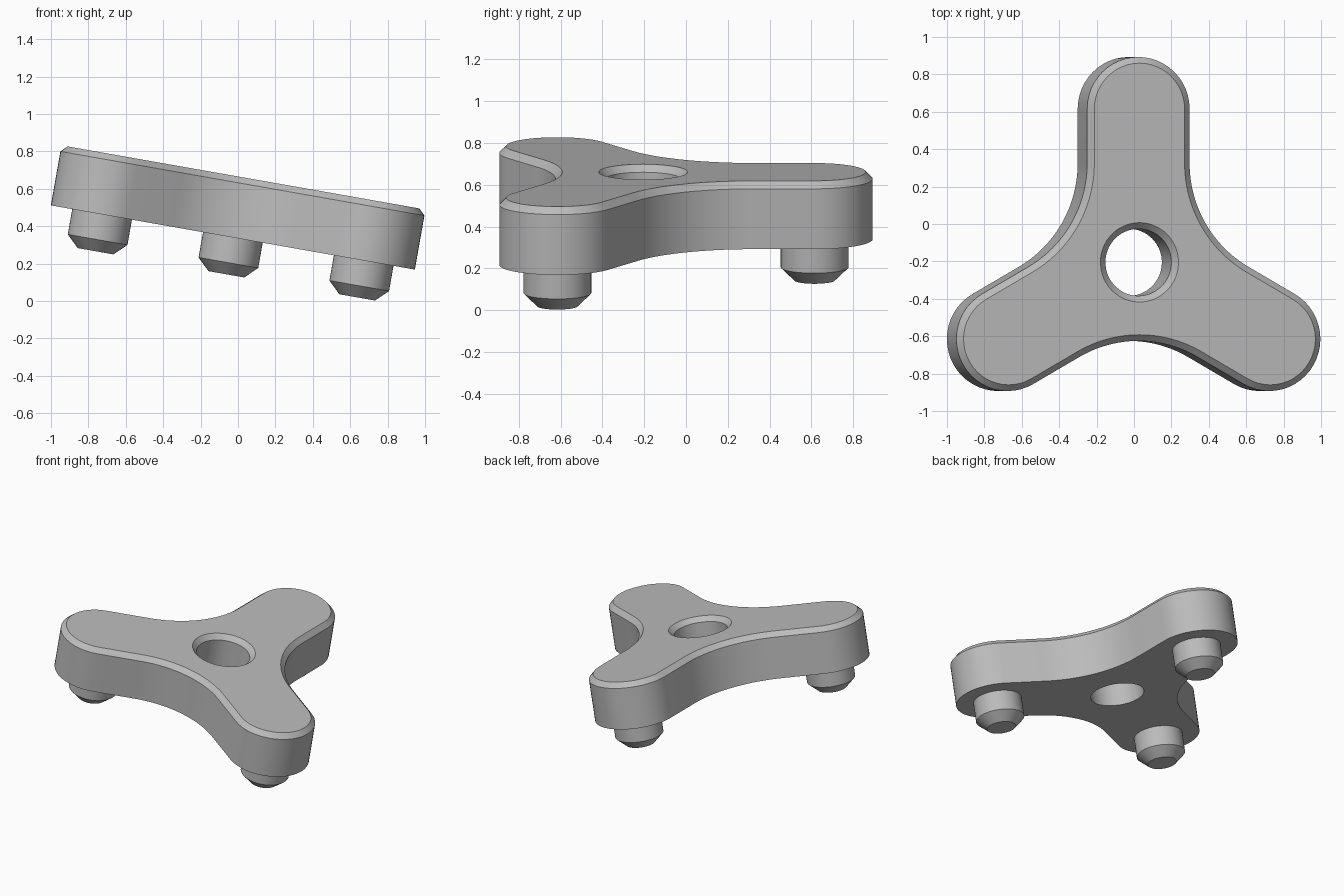
import bpy, bmesh
from math import radians, cos, sin, pi, tau
from mathutils import Matrix, Vector

cube = bpy.data.objects.get("Cube")
if cube:
    bpy.data.objects.remove(cube, do_unlink=True)

ARM, END, FILLET, HOLE, BEVEL = 0.82, 0.278, 0.64, 0.179, 0.033
BASE, TOP = 0.33, 0.656
ARMS = [radians(a) for a in (90, 210, 330)]

# The whole part leans ten degrees towards +x
TILT = Matrix.Rotation(radians(10), 4, 'Y') @ Matrix.Translation((-0.086, -0.205, 0))

grey = bpy.data.materials.new("grey")
grey.use_nodes = True
colour = (0.5, 0.5, 0.5, 1)
grey.diffuse_color = colour
grey.node_tree.nodes["Principled BSDF"].inputs["Base Color"].default_value = colour


def polar(angle, radius=1.0):
    return Vector((cos(angle), sin(angle)))* radius


def arc(centre, radius, start, end, steps=24):
    return [centre + polar(start + (end - start) * i / steps, radius) for i in range(steps + 1)]


def outline(inset=0.0):
    """Three round-ended arms joined by tangent fillets."""
    points = []
    reach = (END + FILLET) / sin(pi / 3)
    for a in ARMS:
        points += arc(polar(a, ARM), END - inset, a - pi / 2, a + pi / 2)
        points += arc(polar(a + pi / 3, reach), FILLET + inset, a + 1.5 * pi, a + 7 * pi / 6)
    return points


def build(name, rings, closed):
    """Skin a stack of (points, height) rings; closed joins last to first."""
    bm = bmesh.new()
    loops = [[bm.verts.new((p.x, p.y, z)) for p in pts] for pts, z in rings]
    pairs = list(zip(loops, loops[1:]))
    if closed:
        pairs.append((loops[-1], loops[0]))
    else:
        bm.faces.new(loops[0])
        bm.faces.new(loops[-1])
    for lower, upper in pairs:
        n = len(lower)
        for i in range(n):
            j = (i + 1) % n
            bm.faces.new((lower[i], lower[j], upper[j], upper[i]))
    bmesh.ops.recalc_face_normals(bm, faces=bm.faces)
    mesh = bpy.data.meshes.new(name)
    bm.to_mesh(mesh)
    bm.free()
    mesh.materials.append(grey)
    obj = bpy.data.objects.new(name, mesh)
    bpy.context.collection.objects.link(obj)
    obj.matrix_world = TILT
    bpy.ops.object.select_all(action='DESELECT')
    obj.select_set(True)
    bpy.context.view_layer.objects.active = obj
    bpy.ops.object.shade_smooth_by_angle(angle=radians(30))


# Three-armed body with bevelled top edge and bevelled centre hole
outer = outline()


def hole(radius):
    return [p.normalized() * radius for p in outer]


build("three_arm_body", [
    (outer, BASE), (outer, TOP - BEVEL), (outline(BEVEL), TOP),
    (hole(HOLE + BEVEL), TOP), (hole(HOLE), TOP - BEVEL), (hole(HOLE), BASE),
], closed=True)

# Tapered peg under the end of each arm
for label, a in zip(("back", "right", "left"), ARMS):
    def disc(radius):
        return arc(polar(a, ARM), radius, 0, tau, 48)[:-1]
    build(label + "_peg", [(disc(0.097), 0.13), (disc(0.162), 0.193), (disc(0.162), BASE + 0.01)], closed=False)
